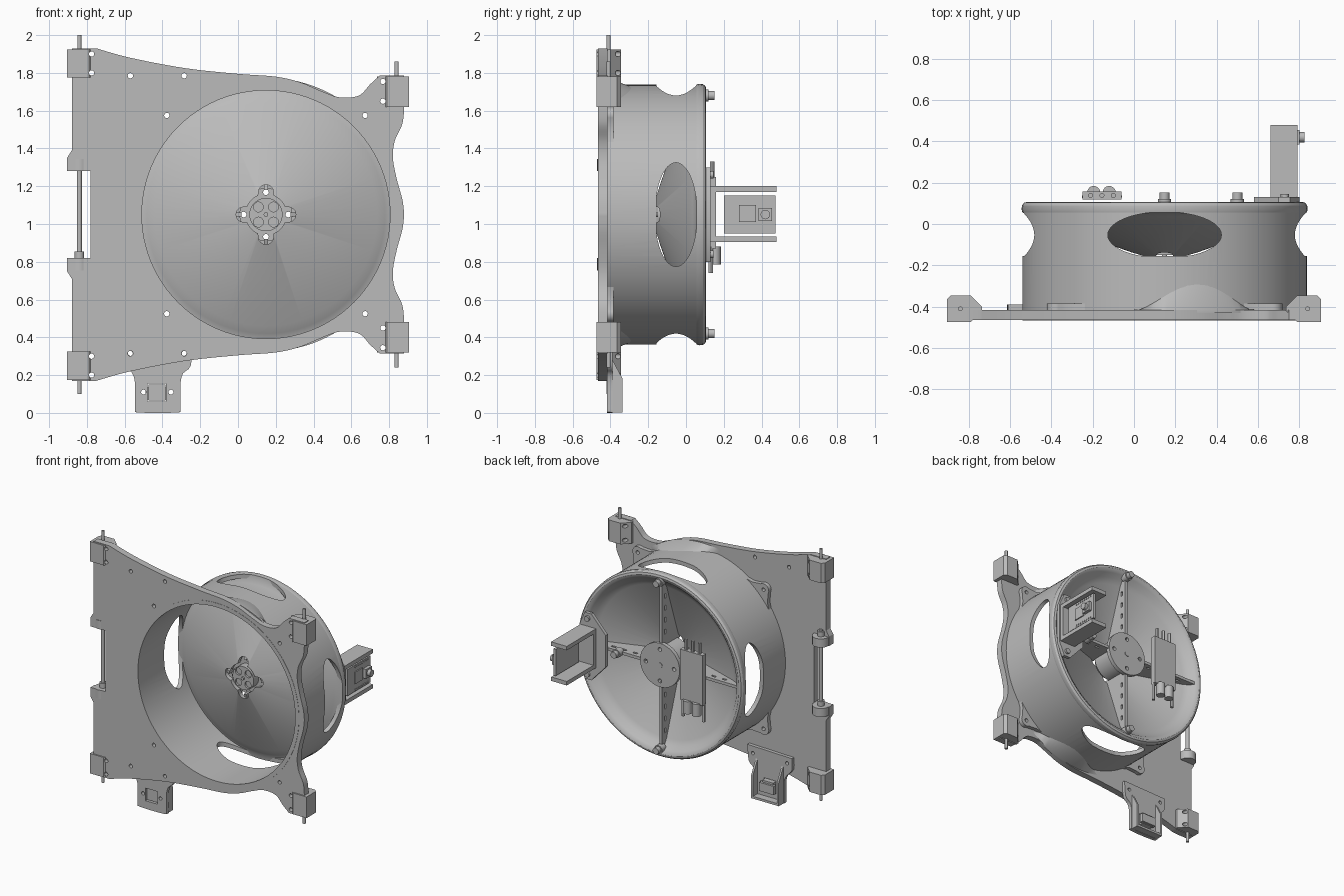
import bpy, bmesh
from math import sin, cos, pi, sqrt, radians
from mathutils import Vector

if "Cube" in bpy.data.objects:
    bpy.data.objects.remove(bpy.data.objects["Cube"])

grey = bpy.data.materials.new("plain_grey")
grey.use_nodes = True
grey.diffuse_color = (0.5, 0.5, 0.5, 1)
grey.node_tree.nodes["Principled BSDF"].inputs["Base Color"].default_value = (0.5, 0.5, 0.5, 1)

CX, CZ = 0.148, 1.05      # drum axis
PIN_X, PIN_Y = 0.84, -0.41
parts = []


def finish(name, bm):
    bmesh.ops.remove_doubles(bm, verts=bm.verts, dist=1e-5)
    bmesh.ops.recalc_face_normals(bm, faces=bm.faces)
    me = bpy.data.meshes.new(name)
    bm.to_mesh(me)
    bm.free()
    me.materials.append(grey)
    ob = bpy.data.objects.new(name, me)
    bpy.context.collection.objects.link(ob)
    parts.append(ob)
    return ob


def prism(name, pts, a, b, axis="y"):
    """Extrude a 2D outline from a to b along an axis."""
    place = {"x": lambda u, v, w: (w, u, v), "y": lambda u, v, w: (u, w, v),
             "z": lambda u, v, w: (u, v, w)}[axis]
    bm = bmesh.new()
    lo = [bm.verts.new(place(u, v, a)) for u, v in pts]
    hi = [bm.verts.new(place(u, v, b)) for u, v in pts]
    bm.faces.new(lo)
    bm.faces.new(hi)
    for i in range(len(pts)):
        j = (i + 1) % len(pts)
        bm.faces.new((lo[i], lo[j], hi[j], hi[i]))
    return finish(name, bm)


def disc(u, v, r, n=24):
    return [(u + r * cos(2 * pi * i / n), v + r * sin(2 * pi * i / n)) for i in range(n)]


def rect(u0, u1, v0, v1):
    return [(u0, v0), (u1, v0), (u1, v1), (u0, v1)]


def lathe(name, profile, n=96):
    """Spin a closed (radius, y) profile around the drum axis."""
    bm = bmesh.new()
    rings = [[bm.verts.new((CX + r * cos(2 * pi * i / n), y, CZ + r * sin(2 * pi * i / n)))
              for r, y in profile] for i in range(n)]
    for i in range(n):
        p, q = rings[i], rings[(i + 1) % n]
        for k in range(len(profile)):
            m = (k + 1) % len(profile)
            if profile[k][0] + profile[m][0] > 0.001:
                bm.faces.new((p[k], p[m], q[m], q[k]))
    bmesh.ops.dissolve_degenerate(bm, dist=1e-5, edges=bm.edges)
    return finish(name, bm)


def cut(ob, cutters):
    """Subtract cutters from a part, then discard them."""
    for c in cutters:
        mod = ob.modifiers.new("cut", "BOOLEAN")
        mod.operation, mod.solver, mod.object = "DIFFERENCE", "EXACT", c
    bpy.context.view_layer.update()
    me = bpy.data.meshes.new_from_object(ob.evaluated_get(bpy.context.evaluated_depsgraph_get()))
    ob.modifiers.clear()
    ob.data = me
    for c in cutters:
        parts.remove(c)
        bpy.data.objects.remove(c)


def spline(pts, steps=6):
    p = [Vector(q) for q in [pts[0]] + pts + [pts[-1]]]
    out = []
    for a, b, c, d in zip(p, p[1:], p[2:], p[3:]):
        for i in range(steps):
            t = i / steps
            out.append(tuple(0.5 * (2 * b + (c - a) * t + (2 * a - 5 * b + 4 * c - d) * t * t
                                    + (3 * b - a - 3 * c + d) * t ** 3)))
    return out + [pts[-1]]


def flip(z):
    return 2 * CZ - z


# Main plate: upper half outline, mirrored to the lower half
top_edge = spline([(-0.75, 1.93), (-0.57, 1.88), (-0.28, 1.825), (0, 1.795), (0.2, 1.78),
                   (0.33, 1.75), (0.45, 1.70), (0.54, 1.67), (0.64, 1.68), (0.70, 1.74), (0.75, 1.785)])
side_edge = spline([(0.88, 1.62), (0.87, 1.53), (0.83, 1.44), (0.82, 1.35), (0.84, 1.24), (0.87, 1.13), (0.88, 1.05)])
half = [(-0.78, 1.28), (-0.905, 1.28), (-0.905, 1.35), (-0.88, 1.39), (-0.88, 1.93)]
half += top_edge + [(0.88, 1.785)] + side_edge
plate = prism("main_plate", half + [(x, flip(z)) for x, z in reversed(half[:-1])], -0.465, -0.415)

# Corner hinge blocks with pins
blocks = []
for s, z0, z1, pin, side in ((-1, 1.775, 1.925, 2.0, "left"), (1, 1.62, 1.78, 1.86, "right")):
    prof = [(0.905, -0.475), (0.905, -0.365), (0.885, -0.345), (0.79, -0.345),
            (0.735, -0.40), (0.735, -0.42), (0.79, -0.475)]
    for f, lvl in ((lambda z: z, "upper"), (flip, "lower")):
        a, b = sorted((f(z0), f(z1)))
        blocks.append(prism(f"{lvl}_{side}_hinge_block", [(s * x, y) for x, y in prof], a, b, "z"))
        prism(f"{lvl}_{side}_hinge_pin", disc(s * PIN_X, PIN_Y, 0.011, 16), f(z0 + 0.1), f(pin), "z")

# Screw ears around the drum
ears = []
for k in range(4):
    t = pi / 4 + k * pi / 2
    tip = [(0.742 + 0.045 * cos(a), 0.045 * sin(a)) for a in [radians(d) for d in range(-75, 76, 15)]]
    loc = [(0.67, -0.14)] + [(0.70, -0.09)] + tip + [(0.70, 0.09), (0.67, 0.14)]
    ears.append(prism("screw_ear", [(CX + u * cos(t) - v * sin(t), CZ + u * sin(t) + v * cos(t))
                                    for u, v in loc], -0.464, -0.385))

# Through holes
spots = [(-0.57, 1.785), (-0.285, 1.785), (-0.775, 1.90), (-0.775, 1.80), (0.767, 1.755), (0.767, 1.65),
         (CX - 0.525, 1.575), (CX + 0.525, 1.575)]
spots += [(x, flip(z)) for x, z in spots]


def drills(near=None):
    return [prism("drill", disc(x, z, 0.014, 16), -0.6, 0) for x, z in spots
            if near is None or (near(x, z))]


cut(plate, [prism("bore", disc(CX, CZ, 0.675, 96), -0.6, -0.3)] + drills())
for b in blocks + ears:
    co = [v.co for v in b.data.vertices]
    lo = [min(c[i] for c in co) for i in range(3)]
    hi = [max(c[i] for c in co) for i in range(3)]
    cut(b, drills(lambda x, z: lo[0] < x < hi[0] and lo[2] < z < hi[2]))
bore = [e for e in ears]
for e in bore:
    cut(e, [prism("bore", disc(CX, CZ, 0.67, 96), -0.6, -0.3)])

# Drum wall with four oval windows
wall = lathe("drum_wall", [(0.657, -0.467), (0.688, -0.467), (0.688, 0.075), (0.657, 0.075)])
oval = [(0.275 * cos(t), max(-0.155, -0.053 + 0.112 * sin(t))) for t in [2 * pi * i / 48 for i in range(48)]]
wins = []
for s in (-1, 1):
    wins.append(prism("window", [(CX + u, v) for u, v in oval], CZ + s * 0.4, CZ + s * 0.9, "z"))
    wins.append(prism("window", [(v, CZ + u) for u, v in oval], CX + s * 0.4, CX + s * 0.9, "x"))
cut(wall, wins)

# Conical dish with rounded rear rim and a lobed motor pocket
dish = lathe("conical_dish", [(0, -0.125), (0.10, -0.125), (0.57, 0.035), (0.61, 0.058), (0.635, 0.09), (0.65, 0.102),
                              (0.665, 0.107), (0.68, 0.103), (0.69, 0.09), (0.692, 0.07), (0.688, 0.055),
                              (0.657, 0.05), (0.63, 0.035), (0.59, 0.015), (0.11, -0.155), (0, -0.158)])
lobes = []
for i in range(96):
    t = 2 * pi * i / 96
    off = min(abs(t - k * pi / 2) for k in range(5))
    r = 0.108
    if 0.118 * sin(off) < 0.04:
        r = max(r, 0.118 * cos(off) + sqrt(0.04 ** 2 - (0.118 * sin(off)) ** 2))
    lobes.append((CX + r * cos(t), CZ + r * sin(t)))
cut(dish, [prism("pocket", lobes, -0.3, 0)])

# Hub, rear disc and motor
ring = [(CX + 0.118 * cos(k * pi / 2), CZ + 0.118 * sin(k * pi / 2)) for k in range(4)]
for name, r, a, b in (("hub_cylinder", 0.14, -0.09, 0.075), ("hub_disc", 0.165, 0.07, 0.10)):
    h = prism(name, disc(CX, CZ, r, 48), a, b)
    cut(h, [prism("drill", disc(x, z, 0.015, 16), -0.3, 0.3) for x, z in ring])
prism("hub_collar", disc(CX, CZ, 0.02), 0.09, 0.104)
motor = prism("motor", disc(CX, CZ, 0.088, 40), -0.15, -0.08)
cut(motor, [prism("drill", disc(CX + u * 0.04, CZ + v * 0.04, 0.026), -0.3, -0.135)
            for u in (-1, 1) for v in (-1, 1)])
prism("motor_shaft", disc(CX, CZ, 0.012, 16), -0.162, -0.1)

# Four slotted ribs behind the dish
for k in range(4):
    rib = prism("rib", [(0.13, 0.09), (0.645, 0.09), (0.61, 0.05), (0.57, 0.025), (0.13, -0.125)], -0.011, 0.011, "z")
    cut(rib, [prism("slot", rect(r, r + 0.035, 0.045, 0.06), -0.1, 0.1, "z") for r in (0.22, 0.31, 0.40, 0.49)])
    rib.location = (CX, 0, CZ)
    rib.rotation_euler = (0, k * pi / 2, 0)
for x, z in ((CX, 1.68), (CX, 0.42), (0.5, CZ)):
    prism("rib_boss", disc(x, z, 0.032), 0.07, 0.12)
    prism("rib_boss_tip", disc(x, z, 0.024), 0.11, 0.152)

# Curved gussets between drum and plate, above and below
for s, name in ((1, "upper_gusset"), (-1, "lower_gusset")):
    bm = bmesh.new()
    rows = []
    for i in range(25):
        t = radians(102 - 51 * i / 24)
        h = -0.42 + 0.13 * sin(pi * i / 24) ** 1.5
        rows.append([bm.verts.new((CX + r * cos(t), y, CZ + s * r * sin(t)))
                     for r, y in ((0.67, -0.43), (0.725, -0.43), (0.725, -0.415), (0.687, h), (0.67, h))])
    for p, q in zip(rows, rows[1:]):
        for k in range(5):
            bm.faces.new((p[k], p[(k + 1) % 5], q[(k + 1) % 5], q[k]))
    bm.faces.new(rows[0])
    bm.faces.new(rows[-1])
    finish(name, bm)

# Side rod across the notch, with lugs
prism("side_rod", disc(-PIN_X, PIN_Y, 0.013, 16), 0.76, 1.39, "z")
for z in (1.28, 0.755):
    prism("rod_lug", disc(-PIN_X, PIN_Y, 0.06), z, z + 0.065, "z")
    prism("rod_collar", disc(-PIN_X, PIN_Y, 0.025), z + 0.06, z + 0.1, "z")

# Lower sensor tab: bolted plate, open-backed tray and sensor
tab = prism("tab_front", spline([(-0.61, 0.36), (-0.61, 0.27), (-0.56, 0.21), (-0.545, 0.15), (-0.545, 0.025), (-0.525, 0.002),
                                 (-0.325, 0.002), (-0.305, 0.025), (-0.305, 0.15), (-0.29, 0.21), (-0.25, 0.25), (-0.24, 0.37)], 3),
            -0.418, -0.39)
cut(tab, [prism("opening", rect(-0.48, -0.38, 0.06, 0.155), -0.6, 0)]
    + [prism("drill", disc(x, z, 0.013, 16), -0.6, 0)
       for x, z in ((-0.5, 0.11), (-0.355, 0.11), (-0.57, 0.315), (-0.285, 0.315))])
for u in (-0.54, -0.325):
    prism("tray_side", [(-0.40, 0.01), (-0.335, 0.01), (-0.335, 0.18), (-0.40, 0.30)], u, u + 0.015, "x")
prism("tray_floor", rect(-0.54, -0.31, 0.003, 0.02), -0.40, -0.335)
prism("sensor_frame", rect(-0.475, -0.385, 0.065, 0.15), -0.405, -0.36)
prism("sensor_board", rect(-0.49, -0.37, 0.07, 0.135), -0.375, -0.345)

# Camera bracket on the rim
side = [(0.58, 1.17), (0.70, 1.30), (0.755, 1.30), (0.80, 1.20)]
base = prism("bracket_plate", side + [(x, flip(z)) for x, z in reversed(side)], 0.104, 0.13)
prism("bracket_web", rect(0.66, 0.79, 0.905, 1.2), 0.12, 0.16)
for z in (0.905, 1.17):
    prism("bracket_arm", rect(0.66, 0.79, z, z + 0.03), 0.13, 0.48)
for z in (1.26, 0.84):
    prism("bracket_screw", disc(0.73, z, 0.02), 0.10, 0.145)

# Camera board, chips, lens and pin rows
prism("camera_board", rect(0.20, 0.475, 0.95, 1.15), 0.755, 0.775, "x")
prism("camera_chip", rect(0.28, 0.37, 1.01, 1.10), 0.77, 0.783, "x")
prism("lens_base", rect(0.385, 0.455, 1.015, 1.085), 0.77, 0.80, "x")
prism("lens", disc(0.42, CZ, 0.025), 0.79, 0.825, "x")
for i in range(8):
    for z in (0.965, 1.135):
        prism("board_pin", disc(0.29 + i * 0.022, z, 0.006, 8), 0.77, 0.78, "x")

# Speed controller with leads and capacitors
prism("controller_board", rect(-0.25, -0.06, 0.87, 1.25), 0.118, 0.158)
for x in (-0.21, -0.155, -0.10):
    prism("controller_lead", disc(x, 0.138, 0.012, 12), 1.24, 1.33, "z")
for x in (-0.195, -0.12):
    prism("capacitor", disc(x, 0.152, 0.032), 0.785, 0.88, "z")
for x in (-0.24, -0.07):
    prism("power_lead", disc(x, 0.132, 0.012, 12), 0.74, 0.88, "z")

# Shading
bpy.ops.object.select_all(action="DESELECT")
for ob in parts:
    ob.select_set(True)
bpy.context.view_layer.objects.active = plate
bpy.ops.object.shade_smooth_by_angle(angle=radians(30))
